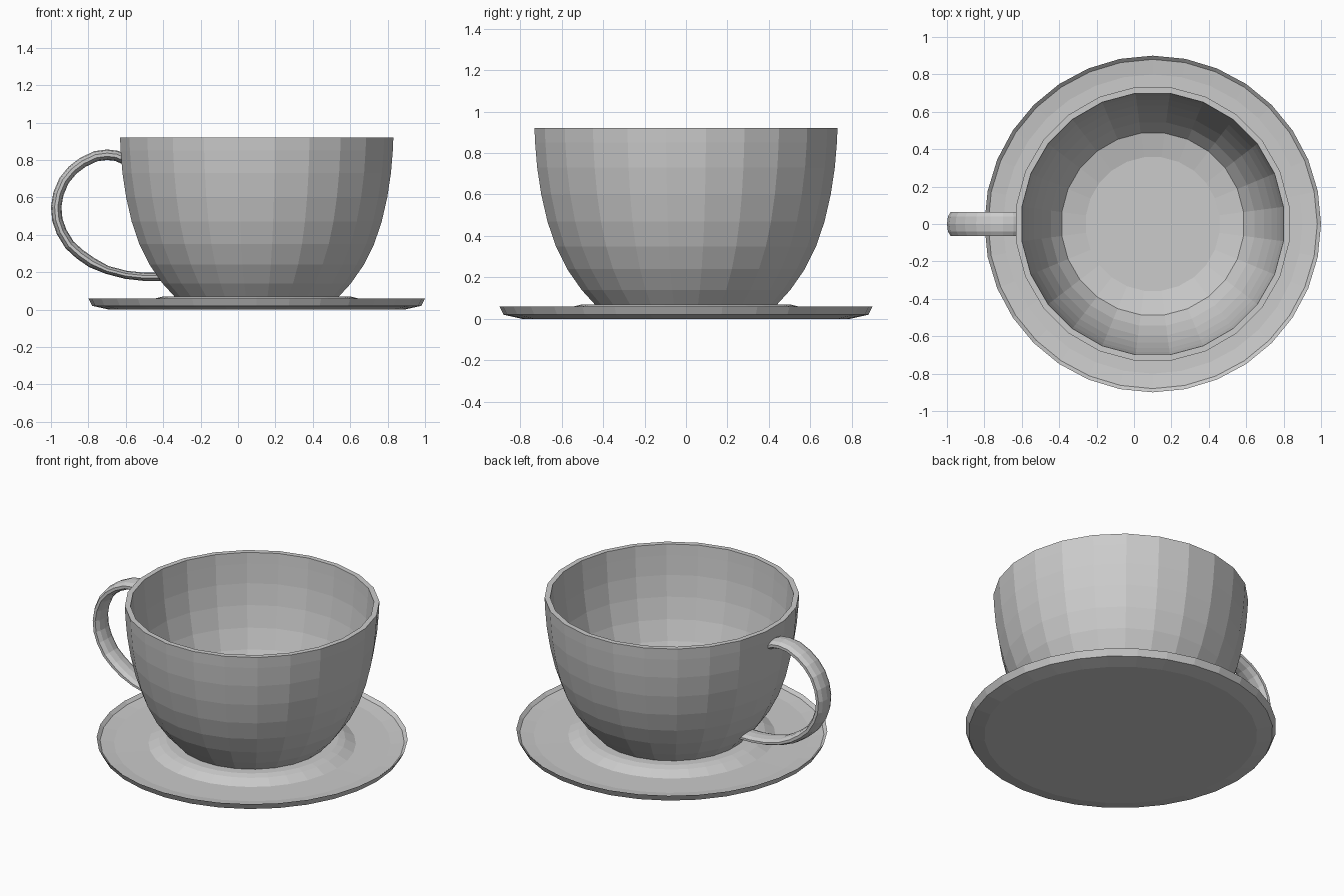
import bpy, bmesh, math
from mathutils import Vector

if "Cube" in bpy.data.objects:
    bpy.data.objects.remove(bpy.data.objects["Cube"])

CX = 0.1  # shared axis of cup and saucer


def finish(name, bm):
    bmesh.ops.recalc_face_normals(bm, faces=bm.faces)
    me = bpy.data.meshes.new(name)
    bm.to_mesh(me)
    bm.free()
    ob = bpy.data.objects.new(name, me)
    bpy.context.collection.objects.link(ob)
    return ob


def bridge(bm, a, b):
    n = len(a)
    for i in range(n):
        j = (i + 1) % n
        bm.faces.new((a[i], a[j], b[j], b[i]))


def lathe(name, profile, sides, offset=0.0):
    """Revolve (radius, z) points about the axis and cap both ends."""
    bm = bmesh.new()
    rings = []
    for r, z in profile:
        ring = []
        for i in range(sides):
            a = 2 * math.pi * (i + offset) / sides
            ring.append(bm.verts.new((CX + r * math.cos(a), r * math.sin(a), z)))
        rings.append(ring)
    for a, b in zip(rings, rings[1:]):
        bridge(bm, a, b)
    bm.faces.new(rings[0])
    bm.faces.new(rings[-1])
    return finish(name, bm)


# Saucer: flat base, turned-up rim, raised seat for the cup
lathe("saucer", [(0.79, 0.0), (0.88, 0.02), (0.90, 0.06), (0.88, 0.042),
                 (0.80, 0.032), (0.60, 0.03), (0.54, 0.06), (0.50, 0.07)], 32)

# Cup: outer wall up, over the rim, inner wall down to the floor
lathe("cup", [(0.44, 0.066), (0.508, 0.14), (0.578, 0.24), (0.633, 0.35),
              (0.674, 0.47), (0.704, 0.60), (0.724, 0.73), (0.734, 0.85),
              (0.737, 0.92), (0.705, 0.92), (0.700, 0.85), (0.690, 0.73),
              (0.670, 0.60), (0.640, 0.47), (0.600, 0.35), (0.548, 0.24),
              (0.49, 0.16), (0.36, 0.13)], 24, 0.5)

# Handle: flattened oval section swept along a path in the xz plane
path = [(-0.61, 0.805), (-0.65, 0.822), (-0.70, 0.828), (-0.76, 0.82),
        (-0.83, 0.787), (-0.885, 0.745), (-0.93, 0.69), (-0.96, 0.62),
        (-0.972, 0.55), (-0.966, 0.48), (-0.943, 0.415), (-0.90, 0.345),
        (-0.845, 0.295), (-0.78, 0.25), (-0.70, 0.212), (-0.60, 0.186),
        (-0.50, 0.175), (-0.415, 0.175)]
pts = [Vector((x, 0, z)) for x, z in path]
bm = bmesh.new()
rings = []
SIDES = 10
for i, p in enumerate(pts):
    t = (pts[min(i + 1, len(pts) - 1)] - pts[max(i - 1, 0)]).normalized()
    n = Vector((t.z, 0, -t.x))
    half = 0.028 if i < 14 else 0.022
    ring = []
    for k in range(SIDES):
        a = 2 * math.pi * (k + 0.5) / SIDES
        ring.append(bm.verts.new(p + n * (half * math.sin(a))
                                 + Vector((0, 0.068 * math.cos(a), 0))))
    rings.append(ring)
for a, b in zip(rings, rings[1:]):
    bridge(bm, a, b)
bm.faces.new(rings[0])
bm.faces.new(rings[-1])
finish("handle", bm)
